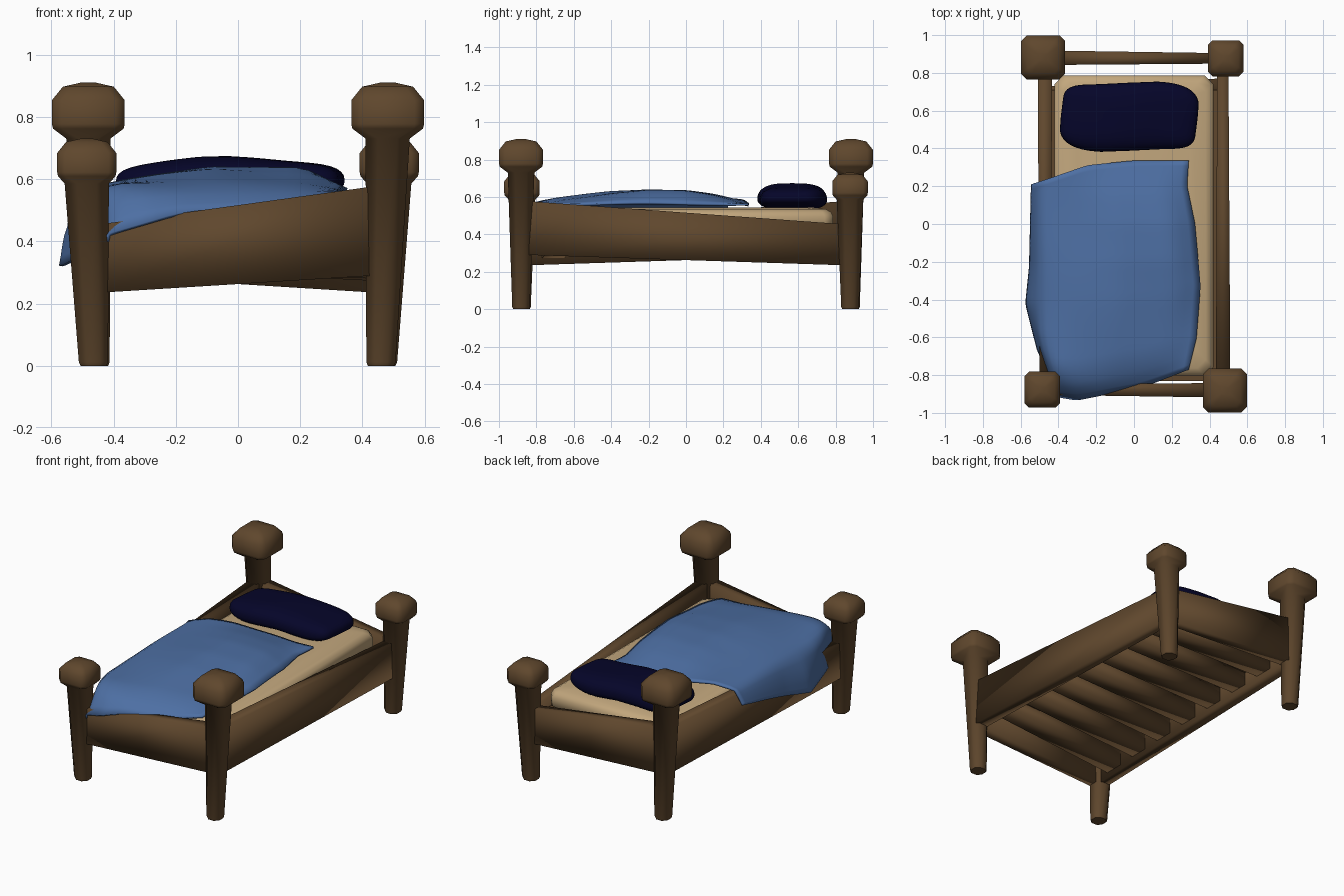
import bpy, bmesh, math
from mathutils import Matrix

if "Cube" in bpy.data.objects:
    bpy.data.objects.remove(bpy.data.objects["Cube"], do_unlink=True)


def material(name, rgb):
    m = bpy.data.materials.new(name)
    m.use_nodes = True
    m.diffuse_color = (*rgb, 1)
    m.node_tree.nodes["Principled BSDF"].inputs["Base Color"].default_value = (*rgb, 1)
    return m


wood = material("brown wood", (0.115, 0.063, 0.026))
cream = material("cream linen", (0.54, 0.385, 0.205))
blue = material("blue wool", (0.075, 0.16, 0.37))
navy = material("navy cloth", (0.0015, 0.0015, 0.022))


def finish(name, bm, mat, angle=40, turn=False):
    bmesh.ops.recalc_face_normals(bm, faces=bm.faces)
    if turn:
        bm.transform(Matrix.Rotation(math.pi, 4, "Z"))
    me = bpy.data.meshes.new(name)
    bm.to_mesh(me)
    bm.free()
    me.materials.append(mat)
    ob = bpy.data.objects.new(name, me)
    bpy.context.collection.objects.link(ob)
    bpy.ops.object.select_all(action="DESELECT")
    ob.select_set(True)
    bpy.context.view_layer.objects.active = ob
    bpy.ops.object.shade_smooth_by_angle(angle=math.radians(angle))
    return ob


def loft(rings):
    """Skin a closed, capped tube through rings of points."""
    bm = bmesh.new()
    rows = [[bm.verts.new(p) for p in ring] for ring in rings]
    n = len(rows[0])
    for a, b in zip(rows, rows[1:]):
        for i in range(n):
            j = (i + 1) % n
            bm.faces.new((a[i], a[j], b[j], b[i]))
    bm.faces.new(rows[0])
    bm.faces.new(rows[-1])
    return bm


def octagon(x, y, z, hx, hy, c):
    """Rectangle with its corners cut by c."""
    return [(x + px, y + py, z) for px, py in
            ((hx, c - hy), (hx, hy - c), (hx - c, hy), (c - hx, hy),
             (-hx, hy - c), (-hx, c - hy), (c - hx, -hy), (hx - c, -hy))]


def interp(t, *pts):
    """Piecewise linear interpolation through (t, value) pairs."""
    if t <= pts[0][0]:
        return pts[0][1]
    for (a, va), (b, vb) in zip(pts, pts[1:]):
        if t <= b:
            return va + (vb - va) * (t - a) / (b - a)
    return pts[-1][1]


# Posts: tapered legs leaning inwards below chamfered block knobs
def post(name, x, y, neck, top, knob, turn):
    h = top - neck
    profile = [(0, 0.042, 0.55), (0.012, 0.047, 0.55), (neck + 0.01, 0.071, 0.55),
               (neck + 0.22 * h, knob * 0.97, 0.26), (neck + 0.3 * h, knob, 0.26),
               (neck + 0.7 * h, knob, 0.26), (neck + 0.93 * h, knob * 0.7, 0.3),
               (top, knob * 0.2, 0.3)]
    rings = []
    for z, r, cut in profile:
        lean = math.copysign(0.022, x) * max(0, 1 - z / neck)
        rings.append(octagon(x - lean, y, z, r, r, r * cut))
    finish(name, loft(rings), wood, 62, turn)


# Planks: straight boards that change depth and height from end to end
def plank(name, ends, turn=False):
    rings = []
    for (x, y), (hx, hy), (z0, z1) in ends:
        rings.append([(x - hx, y - hy, z0), (x + hx, y + hy, z0),
                      (x + hx, y + hy, z1), (x - hx, y - hy, z1)])
    finish(name, loft(rings), wood, 100, turn)


TALL, SHORT = (0.29, 0.577), (0.235, 0.455)
for turn, end, tall_side, short_side in ((False, "foot", "left", "right"),
                                         (True, "head", "right", "left")):
    post(f"{end}_{tall_side}_tall_post", 0.481, -0.882, 0.72, 0.91, 0.117, turn)
    post(f"{end}_{short_side}_short_post", -0.486, -0.877, 0.575, 0.73, 0.095, turn)
    plank(f"{end}board", [((0.44, -0.88), (0, 0.038), TALL),
                          ((-0.44, -0.877), (0, 0.028), SHORT)], turn)
    plank(f"{tall_side}_side_board", [((0.472, -0.84), (0.038, 0), TALL),
                                      ((0.47, 0.84), (0.03, 0), SHORT)], turn)

# Underside: support panel and tapering slats
bm = bmesh.new()
bmesh.ops.create_cube(bm, size=1, matrix=Matrix.Translation((0, -0.06, 0.405))
                      @ Matrix.Diagonal((0.9, 1.54, 0.03, 1)))
finish("support_panel", bm, wood)
for i in range(7):
    y = -0.69 + i * 0.23
    plank(f"slat_{i + 1}", [((0.45, y + 0.02), (0, 0.06), (0.295 - 0.033 * y, 0.4)),
                            ((-0.45, y - 0.02), (0, 0.06), (0.295 + 0.033 * y, 0.4))])

# Mattress: softly crowned slab
finish("mattress", loft([octagon(0, -0.008, z, 0.42 - d, 0.795 - d, 0.045) for z, d in
                         ((0.415, 0.03), (0.44, 0), (0.495, 0), (0.52, 0.012),
                          (0.535, 0.04), (0.545, 0.12))]), cream, 60)


# Pillow: squared-off cushion
def spow(v, e):
    return math.copysign(abs(v) ** e, v)


bm = bmesh.new()
bmesh.ops.create_uvsphere(bm, u_segments=40, v_segments=20, radius=1)
for v in bm.verts:
    r = math.hypot(v.co.x, v.co.y) ** 0.65
    ang = math.atan2(v.co.y, v.co.x)
    x, y = r * spow(math.cos(ang), 0.45), r * spow(math.sin(ang), 0.45)
    z = spow(v.co.z, 0.8) * (0.078 if v.co.z > 0 else 0.055)
    v.co = (-0.025 + 0.362 * x + 0.008 * math.sin(4 * y), 0.568 + 0.18 * y + 0.007 * math.sin(4 * x),
            0.59 + z + 0.006 * math.sin(5 * x + 2))
finish("pillow", bm, navy, 80)


# Blanket: rumpled sheet draped over the right side and the foot
def blanket_point(s, v):
    left = interp(v, (0, -0.42), (0.2, -0.51), (0.42, -0.57), (0.6, -0.55), (1, -0.54))
    right = interp(v, (0, 0.29), (0.15, 0.33), (0.4, 0.35), (0.7, 0.32), (0.88, 0.28), (1, 0.29))
    hem = interp(v, (0, 0.4), (0.15, 0.355), (0.42, 0.325), (0.8, 0.42), (1, 0.47))
    x = interp(s, (0, left), (0.12, left + 0.015), (0.22, max(-0.495, left + 0.035)),
               (0.3, max(-0.4, left + 0.08)), (1, right))
    front = interp(x, (-0.5, -0.88), (-0.42, -0.91), (-0.3, -0.93), (0.05, -0.86), (0.29, -0.77))
    back = interp(x, (-0.54, 0.21), (-0.25, 0.31), (0, 0.335), (0.3, 0.335))
    y = front + (back - front) * v
    top = interp(y, (-0.8, 0.575), (-0.6, 0.6), (-0.4, 0.628), (-0.2, 0.642), (0, 0.635),
                 (0.15, 0.612), (0.33, 0.567))
    z = interp(s, (0, hem), (0.12, 0.5 * hem + 0.27), (0.22, 0.56),
               (0.32, 0.585), (0.6, top), (0.88, top - 0.012), (1, 0.56))
    z += 0.006 * math.sin(9 * x + 6 * y) * math.sin(math.pi * v)
    foot = interp(x, (-0.42, 0.42), (-0.2, 0.485), (0.05, 0.5), (0.3, 0.545))
    drop = interp(v, (0, 1), (0.05, 0.35), (0.1, 0.1), (0.15, 0))
    return x, y, z + min(0, foot - z) * drop


bm = bmesh.new()
NS, NV = 28, 40
grid = [[bm.verts.new(blanket_point(i / NS, j / NV)) for i in range(NS + 1)] for j in range(NV + 1)]
for a, b in zip(grid, grid[1:]):
    for i in range(NS):
        bm.faces.new((a[i], a[i + 1], b[i + 1], b[i]))
inner = [v for v in bm.verts if not v.is_boundary]
for _ in range(2):
    bmesh.ops.smooth_vert(bm, verts=inner, factor=0.5, use_axis_x=True, use_axis_y=True, use_axis_z=True)
blanket = finish("blanket", bm, blue, 60)
solid = blanket.modifiers.new("thickness", "SOLIDIFY")
solid.thickness = 0.012
solid.offset = 0
